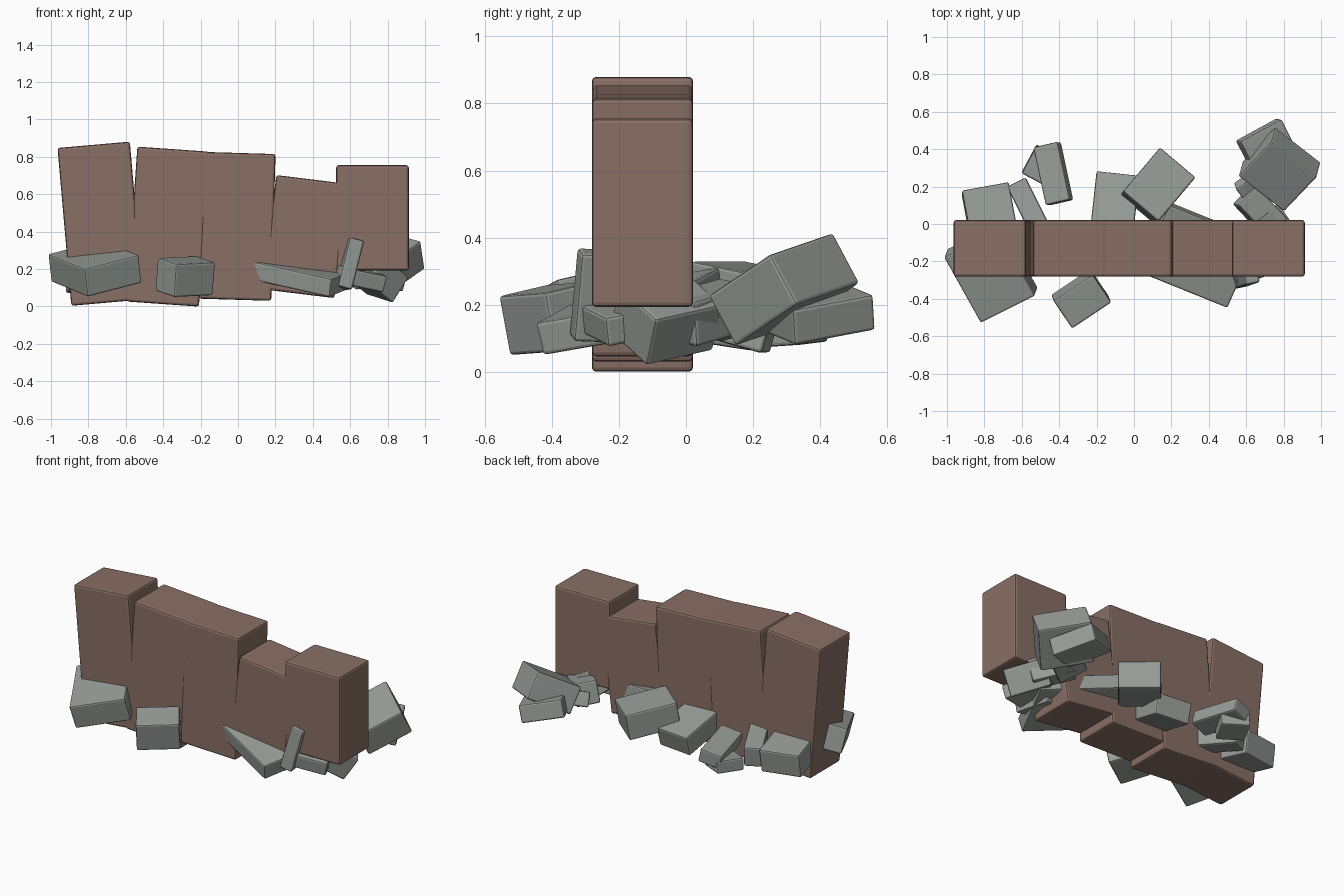
import bpy, bmesh
from math import sin, cos, radians
from mathutils import Vector


def material(name, rgb):
    m = bpy.data.materials.new(name)
    m.diffuse_color = (*rgb, 1)
    return m


WALL = material("wall_brown", (0.25, 0.16, 0.13))
STONE = material("rubble_grey", (0.31, 0.335, 0.315))


def block(name, corner, a, b, c, mat, bevel):
    """Bevelled box spanned by three edge vectors from one corner."""
    bm = bmesh.new()
    bmesh.ops.create_cube(bm, size=1)
    for v in bm.verts:
        x, y, z = v.co + Vector((0.5, 0.5, 0.5))
        v.co = corner + a * x + b * y + c * z
    bmesh.ops.recalc_face_normals(bm, faces=bm.faces)
    bmesh.ops.bevel(bm, geom=bm.edges[:], offset=bevel, segments=2,
                    profile=0.5, affect='EDGES')
    me = bpy.data.meshes.new(name)
    bm.to_mesh(me)
    bm.free()
    me.materials.append(mat)
    bpy.context.collection.objects.link(bpy.data.objects.new(name, me))


def rock(name, p, pa, pb, t):
    """Stone from one upper corner, its two neighbours and a thickness."""
    p = Vector(p)
    a, b = Vector(pa) - p, Vector(pb) - p
    length = b.length
    b = (b - b.project(a)).normalized() * length
    n = a.cross(b).normalized()
    if n.z > 0:
        n = -n
    block(name, p, a, b, n * t, STONE, 0.01)


# Leaning wall slabs: top left x, top left z, height, lean in degrees
for i, (x, z, h, deg) in enumerate([
        (-0.965, 0.847, 0.847, 5), (-0.538, 0.854, 0.83, -4),
        (-0.187, 0.826, 0.785, -1.7), (0.205, 0.702, 0.615, -7),
        (0.525, 0.755, 0.562, 0)]):
    t = radians(deg)
    block(f"wall_slab_{i + 1}", Vector((x, -0.281, z)),
          Vector((cos(t), 0, sin(t))) * 0.388, Vector((0, 0.302, 0)),
          Vector((sin(t), 0, -cos(t))) * h, WALL, 0.013)

# Rubble along the front
rock("front_rock_left", (-0.82, -0.53, 0.2), (-0.53, -0.385, 0.275), (-1.0, -0.17, 0.285), 0.157)
rock("front_rock_middle", (-0.33, -0.56, 0.225), (-0.12, -0.42, 0.235), (-0.43, -0.41, 0.26), 0.18)
rock("front_rock_long", (0.5, -0.45, 0.145), (0.03, -0.26, 0.25), (0.6, -0.07, 0.22), 0.1)
rock("front_rock_upright", (0.6, -0.325, 0.37), (0.675, -0.31, 0.35), (0.64, -0.1, 0.34), 0.27)
rock("front_rock_plank", (0.8, -0.24, 0.16), (0.56, -0.34, 0.21), (0.74, 0.0, 0.2), 0.09)
rock("rock_under_slab", (0.915, -0.09, 0.155), (0.775, 0.11, 0.2), (0.78, -0.19, 0.26), 0.165)

# Rubble along the back
rock("back_rock_large", (1.0, 0.33, 0.2), (0.978, 0.25, 0.35), (0.755, 0.52, 0.265), 0.284)
rock("back_rock_flat", (0.79, 0.56, 0.23), (0.57, 0.44, 0.28), (0.93, 0.33, 0.18), 0.11)
rock("back_rock_inner", (0.66, 0.2, 0.26), (0.56, 0.1, 0.28), (0.82, 0.02, 0.21), 0.14)
rock("back_rock_spike", (0.84, 0.19, 0.2), (0.74, 0.32, 0.27), (0.64, 0.06, 0.17), 0.09)
rock("back_rock_square", (0.14, 0.41, 0.28), (0.33, 0.25, 0.28), (-0.04, 0.16, 0.33), 0.165)
rock("back_rock_middle", (-0.2, 0.285, 0.18), (0.03, 0.26, 0.18), (-0.21, 0.0, 0.26), 0.13)
rock("back_rock_tilted", (-0.54, 0.41, 0.2), (-0.41, 0.44, 0.23), (-0.44, 0.11, 0.23), 0.09)
rock("back_rock_small", (-0.6, 0.27, 0.16), (-0.52, 0.42, 0.17), (-0.45, 0.19, 0.15), 0.08)
rock("back_rock_wedge", (-0.58, 0.25, 0.21), (-0.68, 0.2, 0.21), (-0.48, 0.0, 0.25), 0.13)
rock("back_rock_left", (-0.92, 0.18, 0.22), (-0.67, 0.225, 0.21), (-0.88, -0.08, 0.26), 0.15)
